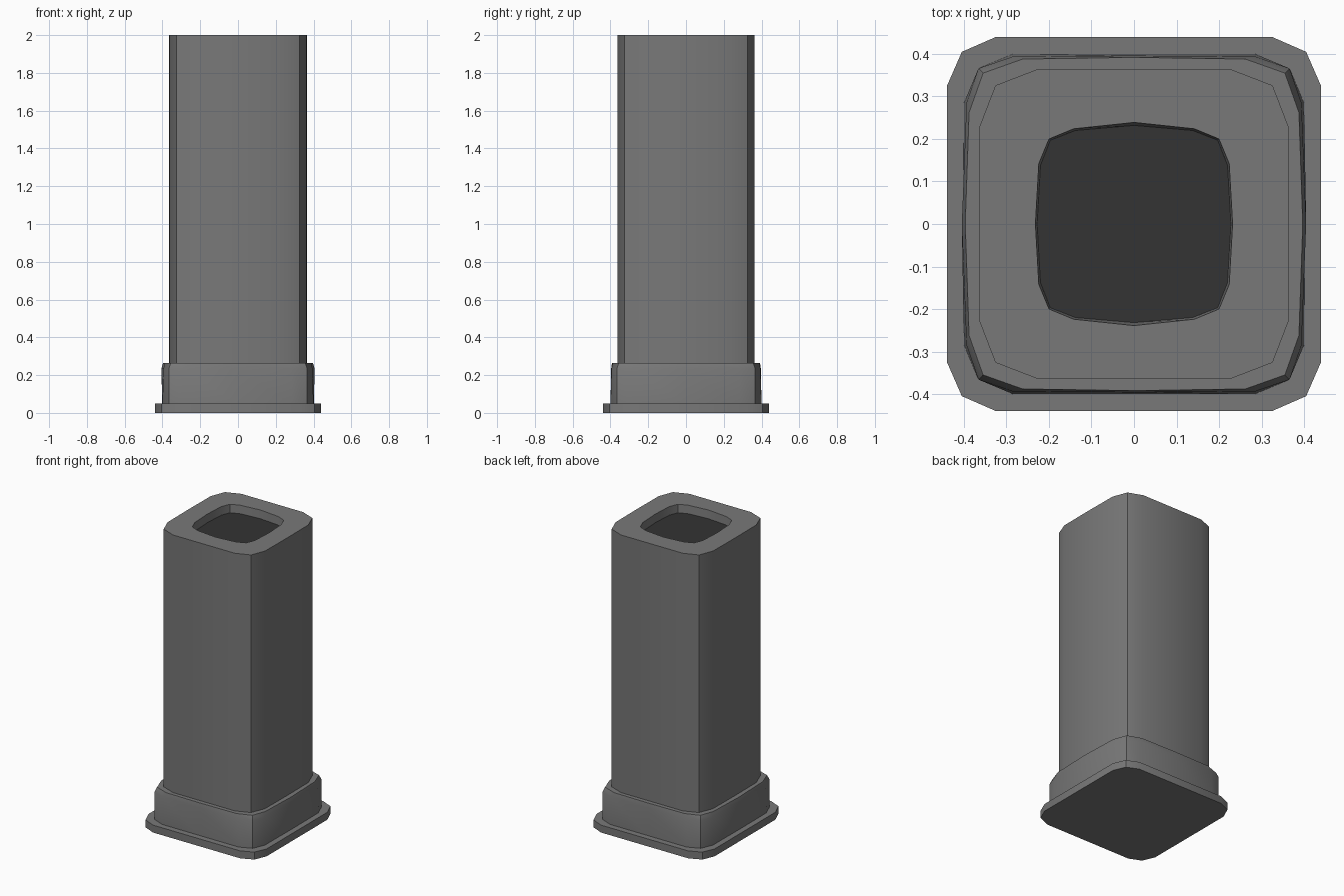
import bpy, bmesh, math

if "Cube" in bpy.data.objects:
    bpy.data.objects.remove(bpy.data.objects["Cube"])


def material(name, value):
    m = bpy.data.materials.new(name)
    m.diffuse_color = (value, value, value, 1)
    m.use_nodes = True
    m.node_tree.nodes["Principled BSDF"].inputs["Base Color"].default_value = m.diffuse_color
    return m


stone = material("grey stone", 0.19)
dark = material("dark hollow", 0.033)


def outline(mx, my, side, edge, corner):
    """Rounded square: middle extents in x and y, side end point, corner point."""
    q = [(0, my), (side, edge), (corner, corner), (edge, side)]
    h = q + [(mx, 0)] + [(x, -y) for x, y in reversed(q[1:])]
    return h + [(-x, -y) for x, y in h]


def loft(name, rings, floor_material=None):
    """Skin stacked outlines (z, outline), capped at both ends."""
    me = bpy.data.meshes.new(name)
    bm = bmesh.new()
    loops = [[bm.verts.new((x, y, z)) for x, y in pts] for z, pts in rings]
    for a, b in zip(loops, loops[1:]):
        n = len(a)
        for i in range(n):
            j = (i + 1) % n
            bm.faces.new((a[i], a[j], b[j], b[i]))
    bm.faces.new(loops[0])
    top = bm.faces.new(loops[-1])
    if floor_material:
        top.material_index = 1
    bmesh.ops.recalc_face_normals(bm, faces=bm.faces[:])
    bm.to_mesh(me)
    bm.free()
    me.materials.append(stone)
    if floor_material:
        me.materials.append(floor_material)
    ob = bpy.data.objects.new(name, me)
    bpy.context.collection.objects.link(ob)
    bpy.ops.object.select_all(action='DESELECT')
    ob.select_set(True)
    bpy.context.view_layer.objects.active = ob
    bpy.ops.object.shade_smooth_by_angle(angle=math.radians(30))
    return ob


# flat base plate
plate = outline(0.44, 0.44, 0.325, 0.44, 0.405)
loft("base_plate", [(0, plate), (0.05, plate)])

# collar with a slightly bevelled upper edge
loft("collar", [
    (0.045, outline(0.402, 0.40, 0.285, 0.40, 0.366)),
    (0.235, outline(0.405, 0.396, 0.285, 0.394, 0.366)),
    (0.265, outline(0.397, 0.392, 0.262, 0.388, 0.355)),
])

# column with a shallow recess in the top
body = outline(0.365, 0.363, 0.23, 0.363, 0.326)
loft("column", [
    (0.25, body),
    (2.0, body),
    (2.0, outline(0.232, 0.239, 0.142, 0.224, 0.20)),
    (1.945, outline(0.228, 0.232, 0.138, 0.22, 0.197)),
], dark)
